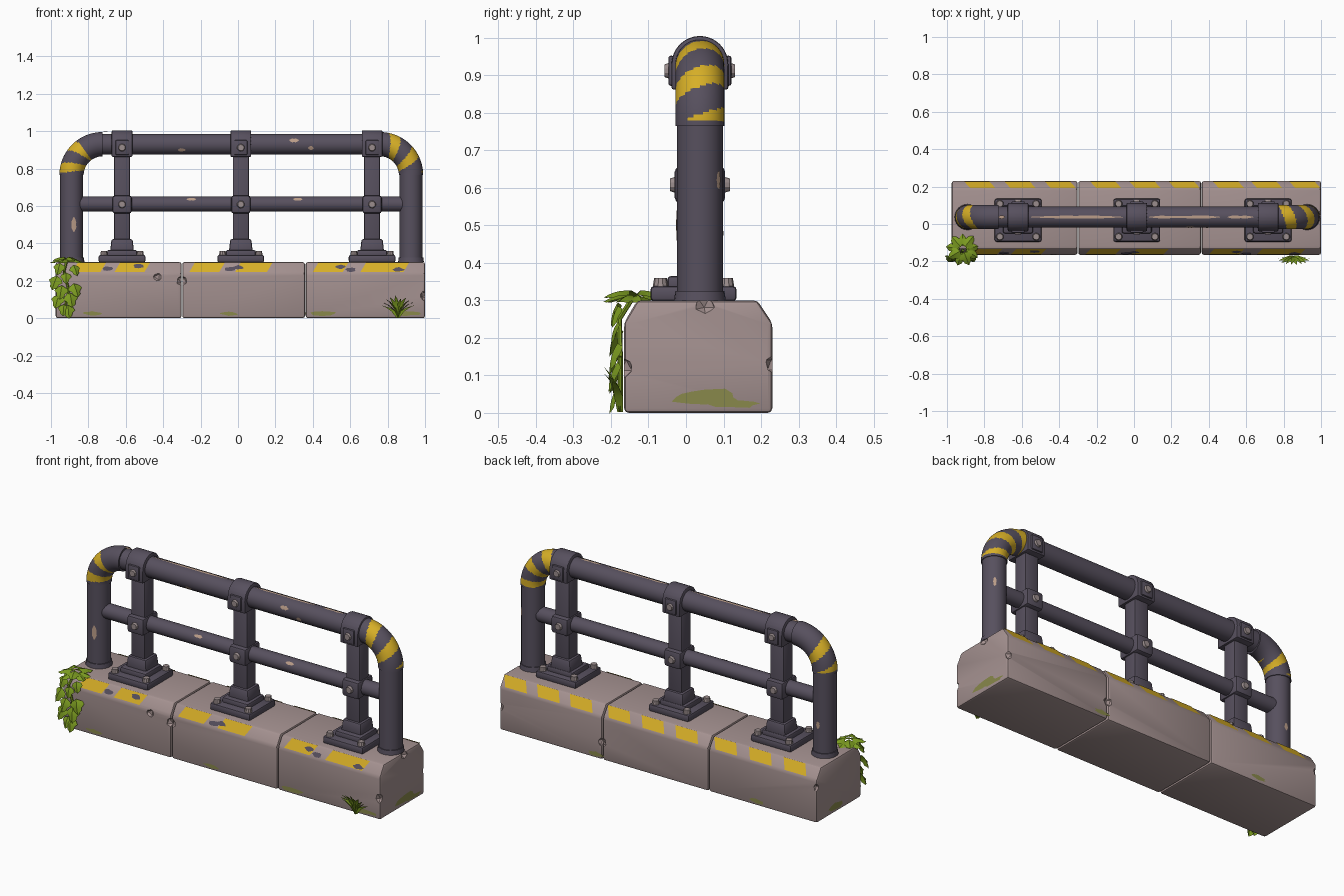
import bpy, bmesh, math, random
from math import sin, cos, pi
from mathutils import Vector as V, Matrix

if "Cube" in bpy.data.objects:
    bpy.data.objects.remove(bpy.data.objects["Cube"])
random.seed(4)

def material(name, r, g, b):
    m = bpy.data.materials.new(name)
    m.use_nodes = True
    m.diffuse_color = (r, g, b, 1)
    bsdf = m.node_tree.nodes["Principled BSDF"]
    bsdf.inputs["Base Color"].default_value = (r, g, b, 1)
    bsdf.inputs["Roughness"].default_value = 0.8
    return m

METAL = material("dark metal", 0.095, 0.08, 0.112)
STONE = material("concrete", 0.38, 0.29, 0.285)
YELLOW = material("hazard yellow", 0.68, 0.43, 0.02)
WEAR = material("worn paint", 0.5, 0.34, 0.25)
STEEL = material("bolt steel", 0.33, 0.27, 0.27)
LEAF = material("leaf green", 0.2, 0.33, 0.015)
MOSS = material("moss", 0.25, 0.25, 0.07)
YC = 0.037
X, Y, Z = V((1, 0, 0)), V((0, 1, 0)), V((0, 0, 1))
made = []

def finish(name, bm, *mats, normals=True):
    if normals:
        bmesh.ops.recalc_face_normals(bm, faces=bm.faces)
    me = bpy.data.meshes.new(name)
    bm.to_mesh(me)
    bm.free()
    for m in mats:
        me.materials.append(m)
    ob = bpy.data.objects.new(name, me)
    bpy.context.scene.collection.objects.link(ob)
    made.append(ob)
    return ob

def bevel(bm, width, segments=2):
    if width:
        bmesh.ops.bevel(bm, geom=bm.edges[:], offset=width, segments=segments,
                        profile=0.5, affect='EDGES')

def box(name, centre, size, mat, width=0.008, taper=1):
    bm = bmesh.new()
    bmesh.ops.create_cube(bm, size=1)
    for v in bm.verts:
        k = taper if v.co.z > 0 else 1
        v.co = V((v.co.x * size[0] * k, v.co.y * size[1] * k, v.co.z * size[2])) + V(centre)
    bevel(bm, width)
    return finish(name, bm, mat)

def extrude_x(name, profile, x0, x1, mat, width):
    bm = bmesh.new()
    face = bm.faces.new([bm.verts.new((x0, y, z)) for y, z in profile])
    moved = bmesh.ops.extrude_face_region(bm, geom=[face])["geom"]
    bmesh.ops.translate(bm, vec=(x1 - x0, 0, 0),
                        verts=[g for g in moved if isinstance(g, bmesh.types.BMVert)])
    bevel(bm, width)
    return finish(name, bm, mat)

def rod(name, a, b, radius, mat, sides=24, top=1):
    a, b = V(a), V(b)
    bm = bmesh.new()
    bmesh.ops.create_cone(bm, cap_ends=True, segments=sides, radius1=radius,
                          radius2=radius * top, depth=(b - a).length)
    turn = Z.rotation_difference(b - a).to_matrix().to_4x4()
    bm.transform(Matrix.Translation((a + b) / 2) @ turn)
    return finish(name, bm, mat)

def flat(name, points, mat):
    bm = bmesh.new()
    bm.faces.new([bm.verts.new(p) for p in points])
    return finish(name, bm, mat, normals=False)

def blob(name, centre, u, v, ru, rv, mat):
    # ragged flat paint or moss patch spanned by u and v
    pts = []
    for i in range(12):
        k = random.uniform(0.7, 1.1)
        pts.append(V(centre) + u * ru * k * cos(i * pi / 6) + v * rv * k * sin(i * pi / 6))
    return flat(name, pts, mat)

def pipe_patch(name, centre, axis, side, radius, length, arc, mat):
    # ragged patch wrapped on a pipe; side is the direction it faces
    other = axis.cross(side)
    bm = bmesh.new()
    rows = []
    for i in range(7):
        t = i / 6 * 2 - 1
        half = arc * (1 - 0.8 * t ** 4) * random.uniform(0.6, 1)
        rows.append([bm.verts.new(V(centre) + axis * t * length / 2 +
                     (side * cos(a) + other * sin(a)) * (radius + 0.002))
                     for a in (-half, 0, half)])
    for r, s in zip(rows, rows[1:]):
        for j in (0, 1):
            bm.faces.new((r[j], r[j + 1], s[j + 1], s[j]))
    bmesh.ops.reverse_faces(bm, faces=bm.faces[:])
    return finish(name, bm, mat, normals=False)

# Concrete blocks with chipped edges
profile = [(-0.165, 0), (-0.165, 0.24), (-0.13, 0.3), (0.19, 0.3), (0.23, 0.24), (0.23, 0)]
blocks = [(-0.975, -0.302), (-0.298, 0.358), (0.362, 1.0)]
chips = [(-0.43, -0.18, 0.22), (1.0, -0.17, 0.12), (1.0, 0.24, 0.13),
         (-0.98, 0.24, 0.2), (1.01, 0.05, 0.29), (-0.3, -0.17, 0.2), (0.36, 0.24, 0.1)]
cut = bmesh.new()
for c in chips:
    turn = Matrix.Rotation(random.uniform(0, 3), 4, V((1, 2, 1)))
    bmesh.ops.create_icosphere(cut, subdivisions=1, radius=0.03, matrix=Matrix.Translation(c) @ turn)
cutter = finish("chip_cutter", cut)
cutter.hide_render = True
for i, (x0, x1) in enumerate(blocks):
    ob = extrude_x(f"concrete_block_{i + 1}", profile, x0, x1, STONE, 0.012)
    mod = ob.modifiers.new("chips", 'BOOLEAN')
    mod.operation, mod.object, mod.solver = 'DIFFERENCE', cutter, 'EXACT'
    bpy.context.view_layer.objects.active = ob
    bpy.ops.object.modifier_apply(modifier="chips")
made.remove(cutter)
bpy.data.objects.remove(cutter)

# Hazard stripes on both sloped edges
def stripe(name, x, width, low, high, out, skew, mat):
    low, high = [V((0, y, z)) + out * 0.002 for y, z in (low, high)]
    low, high = low.lerp(high, 0.1), low.lerp(high, 0.95)
    h = width / 2
    pts = [low + X * (x - h), low + X * (x + h), high + X * (x + h + skew), high + X * (x - h + skew)]
    return flat(name, pts if out.y < 0 else pts[::-1], mat)

front_out, back_out = V((0, -0.06, 0.035)).normalized(), V((0, 0.06, 0.04)).normalized()
for x, w in ((-0.81, 0.15), (-0.58, 0.16), (-0.18, 0.16), (0.07, 0.17), (0.48, 0.16), (0.77, 0.23)):
    stripe("front_stripe", x, w, profile[1], profile[2], front_out, 0.03, YELLOW)
for x0, x1 in blocks:
    for f in (0.2, 0.52, 0.84):
        stripe("back_stripe", x0 + f * (x1 - x0), 0.135, profile[4], profile[3], back_out, 0.03, YELLOW)
slope = V((0, 0.035, 0.06)).normalized()
for x, t in ((-0.7, 0.4), (-0.53, 0.6), (-0.04, 0.35), (0.0, 0.5), (0.55, 0.55), (0.6, 0.3), (0.86, 0.3)):
    p = V((x, -0.165, 0.24)) + slope * 0.069 * t + front_out * 0.004
    blob("stripe_flake", p, X, slope, 0.032, 0.014, METAL)

# Moss on the lower concrete
blob("end_moss", (1.002, 0.05, 0.042), Y, Z, 0.1, 0.024, MOSS)
blob("end_moss_low", (1.002, 0.12, 0.025), Y, Z, 0.09, 0.012, MOSS)
blob("left_end_moss", (-0.977, 0.07, 0.035), -Y, Z, 0.07, 0.02, MOSS)
for x, r in ((-0.05, 0.05), (0.45, 0.08), (0.9, 0.08), (-0.78, 0.05)):
    blob("front_moss", (x, -0.167, 0.025), X, Z, r, 0.012, MOSS)
for x in (0.4, -0.6):
    blob("back_moss", (x, 0.232, 0.026), -X, Z, 0.05, 0.013, MOSS)

# Corner legs and striped elbows
BEND, TOP = 0.165, 0.93
def elbow(name, x, s):
    bm = bmesh.new()
    n, sides, rings = 48, 48, []
    for i in range(n + 1):
        a = i / n * pi / 2
        c = V((x + s * BEND * (1 - cos(a)), YC, TOP - BEND + BEND * sin(a)))
        out = V((-s * cos(a), 0, sin(a)))
        rings.append([bm.verts.new(c + 0.065 * (out * cos(p) + Y * sin(p)))
                      for p in (2 * pi * j / sides for j in range(sides))])
    for i in range(n):
        for j in range(sides):
            k = (j + 1) % sides
            f = bm.faces.new((rings[i][j], rings[i][k], rings[i + 1][k], rings[i + 1][j]))
            t, turn = i / n, j / sides
            band = (2.5 * t + s * turn + (0.1 if s > 0 else 0.25)) % 1 < 0.45
            f.material_index = int(band and 0.03 < t < (0.6 if s > 0 else 0.95))
    bm.faces.new(rings[0])
    bm.faces.new(rings[-1])
    return finish(name, bm, METAL, YELLOW)

LX, RX = -0.89, 0.925
for side, x, s in (("right", LX, 1), ("left", RX, -1)):
    rod(f"{side}_leg", (x, YC, 0.3), (x, YC, TOP - BEND), 0.061, METAL)
    rod(f"{side}_leg_collar", (x, YC, 0.3), (x, YC, 0.325), 0.069, METAL, top=0.95)
    elbow(f"{side}_elbow", x, s)

# Rails
rod("top_rail", (LX + BEND, YC, TOP), (RX - BEND, YC, TOP), 0.056, METAL)
rod("middle_rail", (LX, YC, 0.61), (RX, YC, 0.61), 0.041, METAL)

# Posts with footings, clamps and bolts
def bolt(name, p, d, r=0.02, h=0.018):
    return rod(name, p, V(p) + d * h, r, STEEL, 10, 0.8)

arch = [(YC + 0.076 * cos(i * pi / 12), 0.929 + 0.076 * sin(i * pi / 12)) for i in range(13)]
arch += [(YC - 0.076, 0.862), (YC + 0.076, 0.862)]
for x in (-0.62, 0.015, 0.717):
    box("post", (x, YC, 0.62), (0.086, 0.082, 0.56), METAL)
    box("foot_plate", (x, 0.02, 0.318), (0.25, 0.23, 0.04), METAL, 0.01)
    box("foot_step", (x, 0.025, 0.345), (0.16, 0.15, 0.04), METAL, 0.01)
    box("foot_collar", (x, YC, 0.388), (0.128, 0.12, 0.07), METAL, 0.01, 0.88)
    for i in (-1, 1):
        for j in (-1, 1):
            bolt("foot_bolt", (x + 0.097 * i, 0.02 + 0.088 * j, 0.335), Z, 0.021, 0.024)
    extrude_x("top_clamp", arch, x - 0.055, x + 0.055, METAL, 0.006)
    box("middle_clamp", (x, YC, 0.608), (0.104, 0.135, 0.096), METAL, 0.014)
    for d in (-1, 1):
        box("clamp_boss", (x, YC + 0.076 * d, 0.912), (0.07, 0.016, 0.08), METAL, 0.006)
        bolt("top_bolt", (x, YC + 0.082 * d, 0.912), Y * d, 0.021, 0.012)
        bolt("middle_bolt", (x, YC + 0.066 * d, 0.608), Y * d, 0.021, 0.014)

# Worn paint
for x0, x1 in ((-0.86, -0.69), (-0.55, -0.06), (0.08, 0.46), (0.5, 0.64)):
    r = 0.065 if x0 < -0.8 else 0.056
    x0 = max(x0, LX + BEND)
    pipe_patch("rail_top_wear", ((x0 + x1) / 2, YC, TOP), X, Z, r, x1 - x0, 0.16, WEAR)
for x, z, r, size in ((0.3, 0.95, 0.056, 0.05), (0.39, 0.91, 0.056, 0.03), (-0.3, 0.9, 0.056, 0.04),
                      (0.32, 0.635, 0.041, 0.05), (-0.25, 0.635, 0.041, 0.05)):
    a = math.asin((z - (TOP if z > 0.8 else 0.61)) / r)
    pipe_patch("rail_chip", (x, YC, TOP if z > 0.8 else 0.61), X, V((0, -cos(a), sin(a))), r, size, 0.22, WEAR)
pipe_patch("leg_chip", (LX, YC, 0.5), Z, V((0.2, -0.98, 0)), 0.061, 0.08, 0.25, WEAR)
pipe_patch("leg_chip", (RX, YC, 0.62), Z, V((0.6, 0.8, 0)), 0.061, 0.05, 0.15, WEAR)
pipe_patch("leg_chip", (LX, YC, 0.48), Z, V((0, 1, 0)), 0.061, 0.04, 0.2, WEAR)

# Ivy: folded, drooping leaves on a hanging stem
half_leaf = [(0, 0), (0.38, 0.12), (0.5, 0.35), (0.3, 0.55), (0.26, 0.75), (0, 1)]
def leaf(p, along, up, size):
    along = V(along).normalized()
    side = along.cross(V(up)).normalized()
    up = side.cross(along)
    bm = bmesh.new()
    mid = [bm.verts.new(V(p) + size * (along * t + up * (0.12 - 0.35 * t * t))) for _, t in half_leaf]
    for s in (-1, 1):
        rim = [mid[0]] + [bm.verts.new(V(p) + size * (along * t + side * w * s - up * (0.1 * w + 0.35 * t * t)))
                          for w, t in half_leaf[1:-1]] + [mid[-1]]
        for i in range(5):
            bm.faces.new(list(dict.fromkeys((mid[i], mid[i + 1], rim[i + 1], rim[i]))))
    bmesh.ops.solidify(bm, geom=bm.faces[:], thickness=0.005)
    return finish("ivy_leaf", bm, LEAF)

for i in range(9):
    a = i * 2 * pi / 9 + 0.2
    leaf((-0.915 + 0.018 * cos(a), -0.135 + 0.018 * sin(a), 0.305 + 0.012 * (i % 2)),
         (cos(a), sin(a), 0.1), Z, 0.072)
spots = [(-0.95, 0.29), (-0.88, 0.28), (-0.92, 0.24), (-0.965, 0.22), (-0.88, 0.18), (-0.94, 0.17),
         (-0.955, 0.12), (-0.9, 0.13), (-0.93, 0.07), (-0.91, 0.065)]
for x, z in spots:
    lean = (x + 0.92) * 9
    leaf((x, -0.175, z), (lean, -0.55, -0.75), (lean * 0.4, -0.8, 0.55), random.uniform(0.06, 0.08))
stem = [V((-0.915, -0.14, 0.31)), V((-0.93, -0.178, 0.25)), V((-0.905, -0.175, 0.15)), V((-0.935, -0.175, 0.02))]
for a, b in zip(stem, stem[1:]):
    rod("ivy_stem", a, b, 0.007, LEAF, 6)

# Grass tuft
for i in range(10):
    a = pi * (1 + i / 9)
    d = V((cos(a), 0.4 * sin(a) - 0.1, 0))
    side = Z.cross(d).normalized() if i % 3 else X
    h = 0.065 + 0.05 * abs(sin(a)) * random.uniform(0.7, 1.1)
    bm = bmesh.new()
    rows = []
    for t, w in ((0, 0.008), (0.4, 0.012), (0.75, 0.008), (1, 0.001)):
        c = V((0.855, -0.175, 0.002)) + d * 0.085 * t ** 1.5 + Z * h * (1.5 * t - 0.5 * t * t)
        rows.append([bm.verts.new(c + side * w * s) for s in (-1, 1)])
    for r, q in zip(rows, rows[1:]):
        bm.faces.new((r[0], r[1], q[1], q[0]))
    bmesh.ops.solidify(bm, geom=bm.faces[:], thickness=0.005)
    finish("grass_blade", bm, LEAF)

# Smooth round parts, keep hard edges
bpy.ops.object.select_all(action='DESELECT')
for ob in made:
    ob.select_set(True)
bpy.context.view_layer.objects.active = made[0]
bpy.ops.object.shade_smooth_by_angle(angle=math.radians(25))
